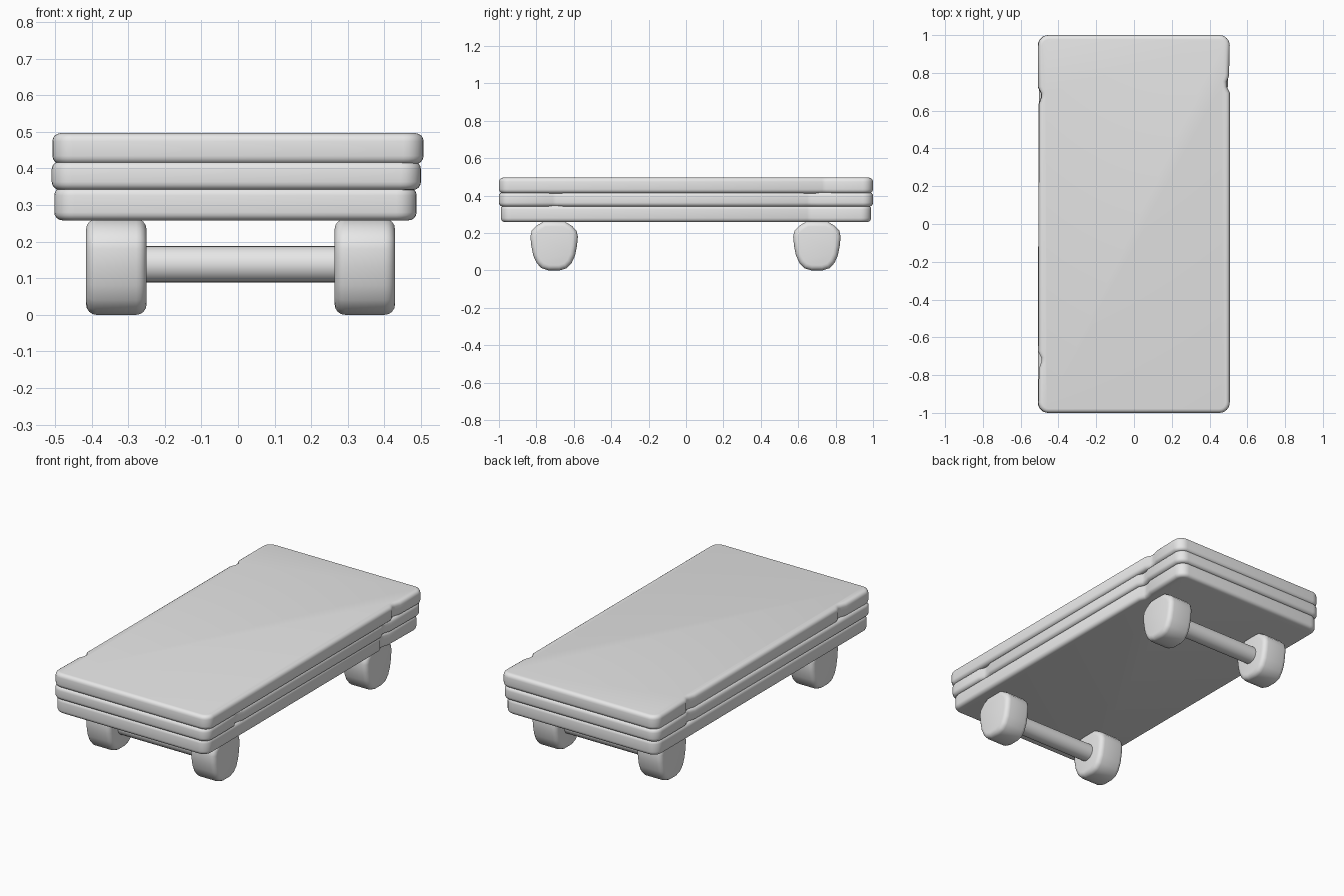
import bpy, bmesh, math
from mathutils import Vector

cube = bpy.data.objects.get("Cube")
if cube:
    bpy.data.objects.remove(cube, do_unlink=True)

grey = bpy.data.materials.new("plain_grey")
grey.use_nodes = True
grey.diffuse_color = (0.8, 0.8, 0.8, 1)
grey.node_tree.nodes["Principled BSDF"].inputs["Base Color"].default_value = (0.8, 0.8, 0.8, 1)


def finish(name, bm):
    bmesh.ops.recalc_face_normals(bm, faces=bm.faces)
    mesh = bpy.data.meshes.new(name)
    bm.to_mesh(mesh)
    bm.free()
    mesh.materials.append(grey)
    obj = bpy.data.objects.new(name, mesh)
    bpy.context.collection.objects.link(obj)
    bpy.ops.object.select_all(action="DESELECT")
    obj.select_set(True)
    bpy.context.view_layer.objects.active = obj
    bpy.ops.object.shade_smooth_by_angle(angle=math.radians(40))
    return obj


def prism(name, outline, depth, bevel, segments):
    """Extrude a closed outline along depth and round both rims."""
    bm = bmesh.new()
    base = bm.faces.new([bm.verts.new(p) for p in outline])
    ext = bmesh.ops.extrude_face_region(bm, geom=[base])
    top = [v for v in ext["geom"] if isinstance(v, bmesh.types.BMVert)]
    bmesh.ops.translate(bm, verts=top, vec=depth)
    axis = Vector(depth).normalized()
    rims = [e for e in bm.edges
            if abs((e.verts[0].co - e.verts[1].co).dot(axis)) < 1e-5]
    bmesh.ops.bevel(bm, geom=rims, offset=bevel, segments=segments,
                    profile=0.5, affect="EDGES", clamp_overlap=True)
    return finish(name, bm)


def plank_outline(x0, x1, y, z, notches, radius=0.055):
    """Rounded rectangle with small nicks in the long sides."""
    pts = []

    def corner(cx, cy, start):
        for i in range(7):
            a = math.radians(start + i * 15)
            pts.append((cx + radius * math.cos(a), cy + radius * math.sin(a), z))

    def nicks(side, x):
        for s, ny in sorted(notches, key=lambda n: n[1] * side):
            if s == side:
                for dy, d in ((-0.045, 0), (-0.012, 0.016), (0.012, 0.016), (0.045, 0.004)):
                    pts.append((x - side * d, ny + side * dy, z))

    corner(x0 + radius, -y + radius, 180)
    corner(x1 - radius, -y + radius, 270)
    nicks(1, x1)
    corner(x1 - radius, y - radius, 0)
    corner(x0 + radius, y - radius, 90)
    nicks(-1, x0)
    return pts


# Stacked deck planks
planks = [
    ("bottom_plank", -0.502, 0.488, 0.99, 0.258, 0.09, [(1, 0.66)]),
    ("middle_plank", -0.509, 0.5, 1.0, 0.341, 0.078, [(1, -0.7), (1, 0.66), (-1, 0.68)]),
    ("top_plank", -0.507, 0.507, 1.0, 0.412, 0.084, [(1, 0.74), (-1, 0.68), (-1, -0.72)]),
]
for name, x0, x1, y, z, height, notches in planks:
    prism(name, plank_outline(x0, x1, y, z, notches), (0, 0, height), 0.022, 4)

# Chunky wheels: half profile from bottom to top, mirrored across y
half = [(0.03, 0), (0.068, 0.012), (0.094, 0.04), (0.112, 0.08), (0.122, 0.13),
        (0.127, 0.18), (0.12, 0.212), (0.095, 0.238), (0.055, 0.262)]
profile = half + [(-y, z) for y, z in reversed(half)]
for end, yc in (("front", -0.705), ("rear", 0.7)):
    for side, x0 in (("right", -0.415), ("left", 0.264)):
        prism(f"{end}_{side}_wheel", [(x0, yc + y, z) for y, z in profile],
              (0.165, 0, 0), 0.028, 4)

    # Axle between the wheels
    axle = [(-0.28, yc + 0.05 * math.cos(i * math.tau / 24),
             0.138 + 0.05 * math.sin(i * math.tau / 24)) for i in range(24)]
    prism(f"{end}_axle", axle, (0.58, 0, 0), 0.004, 1)
